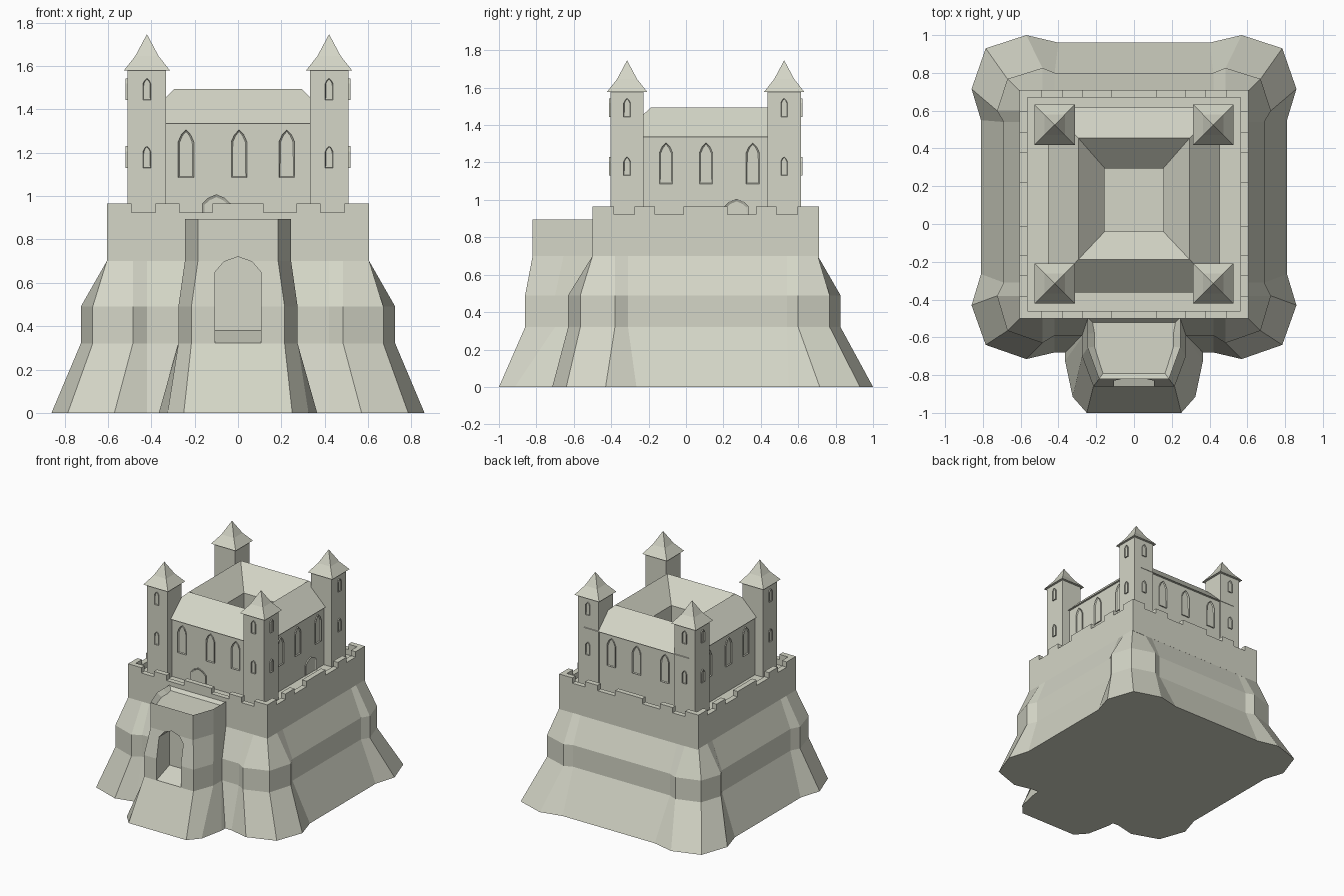
import bpy, bmesh, math
from mathutils import Matrix

if "Cube" in bpy.data.objects:
    bpy.data.objects.remove(bpy.data.objects["Cube"])

stone = bpy.data.materials.new("pale stone")
stone.diffuse_color = (0.66, 0.67, 0.57, 1)
stone.use_nodes = True
stone.node_tree.nodes["Principled BSDF"].inputs["Base Color"].default_value = stone.diffuse_color
CY = 0.105      # centre of the castle in y
FLOOR = 0.88    # walkway height


def finish(bm, name):
    bmesh.ops.recalc_face_normals(bm, faces=bm.faces[:])
    me = bpy.data.meshes.new(name)
    bm.to_mesh(me)
    bm.free()
    me.materials.append(stone)
    ob = bpy.data.objects.new(name, me)
    bpy.context.collection.objects.link(ob)
    return ob


def loft(name, rings, caps=True, top_inset=None):
    """Skin a list of equal-length rings of 3D points."""
    bm = bmesh.new()
    vs = [[bm.verts.new(p) for p in r] for r in rings]
    n = len(rings[0])
    for a, b in zip(vs, vs[1:]):
        for i in range(n):
            j = (i + 1) % n
            bm.faces.new((a[i], a[j], b[j], b[i]))
    if caps:
        bm.faces.new(vs[0][::-1])
        top = bm.faces.new(vs[-1])
        if top_inset:
            bmesh.ops.recalc_face_normals(bm, faces=bm.faces[:])
            bmesh.ops.inset_region(bm, faces=[top], thickness=top_inset[0])
            bmesh.ops.translate(bm, verts=top.verts[:], vec=(0, 0, -top_inset[1]))
    return finish(bm, name)


def rect(x0, x1, y0, y1, z):
    return [(x0, y0, z), (x1, y0, z), (x1, y1, z), (x0, y1, z)]


def box(name, x0, x1, y0, y1, z0, z1):
    return loft(name, [rect(x0, x1, y0, y1, z0), rect(x0, x1, y0, y1, z1)])


def square(cx, cy, h, z):
    return rect(cx - h, cx + h, cy - h, cy + h, z)


def arched_frame(name, w, z0, zs, z1, x, y, angle):
    """Raised pointed-arch frame with a sunk panel; angle 0 faces -y."""
    prof = [(-w, z0), (w, z0), (w, zs), (w * .6, zs + (z1 - zs) * .6), (0, z1),
            (-w * .6, zs + (z1 - zs) * .6), (-w, zs)]
    bm = bmesh.new()
    face = bm.faces.new([bm.verts.new((px, -0.009, pz)) for px, pz in prof])
    ret = bmesh.ops.extrude_face_region(bm, geom=[face])
    back = [v for v in ret["geom"] if isinstance(v, bmesh.types.BMVert)]
    bmesh.ops.translate(bm, verts=back, vec=(0, 0.019, 0))
    bm.faces.ensure_lookup_table()
    bmesh.ops.recalc_face_normals(bm, faces=bm.faces[:])
    front = min(bm.faces, key=lambda f: f.calc_center_median().y)
    bmesh.ops.inset_region(bm, faces=[front], thickness=w * 0.2)
    bmesh.ops.translate(bm, verts=front.verts[:], vec=(0, 0.007, 0))
    ob = finish(bm, name)
    ob.data.transform(Matrix.Translation((x, y, 0)) @ Matrix.Rotation(math.radians(angle), 4, 'Z'))
    return ob


# Rock: back-right and front-right corner outlines, mirrored to the left
def rock_ring(back, front, z):
    right = front + back[::-1]
    pts = right + [(-x, y) for x, y in right[::-1]]
    return [(x, y, z) for x, y in pts]


foot = rock_ring([(.40, .96), (.57, 1.0), (.785, .93), (.86, .715), (.81, .55)],
                 [(.42, -.68), (.57, -.715), (.785, -.64), (.86, -.43), (.81, -.265)], 0)
mid_b = [(.42, .80), (.485, .826), (.67, .768), (.725, .60), (.69, .54)]
mid_f = [(.42, -.59), (.485, -.63), (.67, -.565), (.725, -.38), (.69, -.31)]
top_b = [(.42, .705), (.485, .705), (.605, .705), (.605, .60), (.605, .54)]
top_f = [(.42, -.50), (.485, -.50), (.605, -.50), (.605, -.38), (.605, -.31)]
loft("rock_base", [foot, rock_ring(mid_b, mid_f, .32), rock_ring(mid_b, mid_f, .49),
                   rock_ring(top_b, top_f, .70)])

# Gatehouse bastion with sunken top
def gate_ring(half, z):
    pts = half + [(-x, y) for x, y in half[::-1]]
    return [(x, y, z) for x, y in pts]


g_foot = [(.365, -.495), (.365, -.725), (.325, -.915), (.25, -1.0)]
g_mid = [(.275, -.495), (.275, -.60), (.275, -.70), (.215, -.86)]
g_top = [(.245, -.495), (.245, -.58), (.245, -.655), (.185, -.82)]
gate = loft("gatehouse", [gate_ring(g_foot, 0), gate_ring(g_mid, .32), gate_ring(g_mid, .49),
                          gate_ring(g_top, .70), gate_ring(g_top, .895)], top_inset=(.036, .03))


# Gate opening: arched recess with a sloping sill
def door_ring(y, z0):
    half = [(.105, z0), (.105, .65), (.065, .697)]
    pts = half + [(0, .72)] + [(-x, z) for x, z in half[::-1]]
    return [(x, y, z) for x, z in pts]


cutter = loft("gate_cutter", [door_ring(-1.2, .322), door_ring(-.862, .322), door_ring(-.70, .38)])
mod = gate.modifiers.new("opening", 'BOOLEAN')
mod.operation, mod.object, mod.solver = 'DIFFERENCE', cutter, 'EXACT'
bpy.context.view_layer.objects.active = gate
gate.select_set(True)
bpy.ops.object.modifier_apply(modifier=mod.name)
bpy.data.objects.remove(cutter)

# Curtain wall with parapet and merlons
W, T = .605, .04
box("curtain_wall", -W, W, CY - W, CY + W, .69, FLOOR)
loft("parapet", [square(0, CY, W, FLOOR), square(0, CY, W, .923),
                 square(0, CY, W - T, .923), square(0, CY, W - T, FLOOR)], caps=False)
for a, b in [(-W, -.49), (-.38, -.27), (-.118, .118), (.27, .38), (.49, W)]:
    for s in (-1, 1):
        y0, y1 = sorted((CY + s * W, CY + s * (W - T)))
        box("merlon", a, b, y0, y1, .923, .965)
        x0, x1 = sorted((s * W, s * (W - T)))
        box("merlon", x0, x1, CY + max(a, T - W), CY + min(b, W - T), .923, .965)

# Keep: four wings round an open courtyard
KX, Y0, Y1 = .44, -.345, .60
court = (-.155, .155, -.04, .295)
loft("keep_walls", [rect(-KX, KX, Y0, Y1, .86), rect(-KX, KX, Y0, Y1, 1.337),
                    rect(*court, 1.337), rect(*court, .86)], caps=False)
eave = rect(-.455, .455, -.362, .617, 1.335)
loft("keep_roof", [eave, rect(-.295, .295, -.188, .455, 1.493), rect(*court, 1.337),
                   eave], caps=False)

# Keep windows and walkway doors
for s in (-1, 1):
    for x in (-.24, .005, .225):
        arched_frame("keep_window", .036, 1.085, 1.25, 1.305, x, Y0 if s < 0 else Y1, 0 if s < 0 else 180)
    for y in (-.107, .107, .357):
        arched_frame("keep_window", .036, 1.085, 1.25, 1.305, s * KX, y, 90 * s)
arched_frame("walkway_door", .066, .87, .965, 1.008, -.10, Y0, 0)
arched_frame("walkway_door", .066, .87, .965, 1.005, KX, .27, 90)

# Corner towers with pointed roofs and slit windows on the outer faces
for sx in (-1, 1):
    for sy in (-1, 1):
        x, y, h = sx * .42, CY + sy * .42, .089
        loft("tower", [square(x, y, h, .86), square(x, y, h, 1.585)])
        loft("tower_roof", [square(x, y, .107, 1.578), square(x, y, .054, 1.645),
                            square(x, y, .0005, 1.745)])
        for z in (1.13, 1.443):
            arched_frame("tower_window", .018, z, z + .075, z + .1, x, y + sy * h, 0 if sy < 0 else 180)
            arched_frame("tower_window", .018, z, z + .075, z + .1, x + sx * h, y, 90 * sx)
